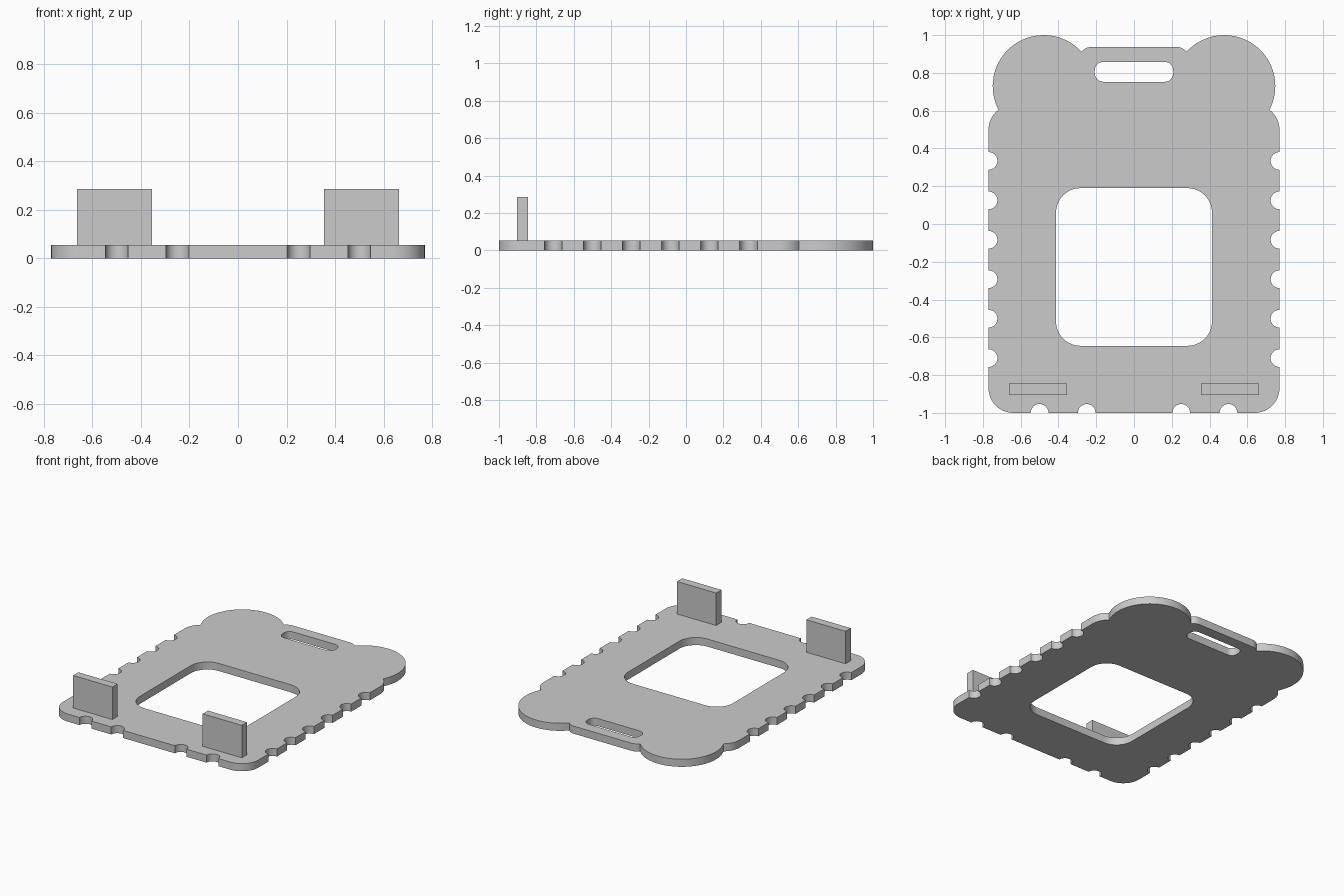
import bpy, bmesh
from math import cos, sin, radians
from mathutils import Vector

cube = bpy.data.objects.get("Cube")
if cube:
    bpy.data.objects.remove(cube, do_unlink=True)

THICK = 0.054
HALF_W = 0.77
NOTCH_R = 0.047

grey = bpy.data.materials.new("light_grey")
grey.use_nodes = True
grey.diffuse_color = (0.6, 0.6, 0.6, 1)
grey.node_tree.nodes["Principled BSDF"].inputs["Base Color"].default_value = (0.6, 0.6, 0.6, 1)


def arc(cx, cy, r, start, end, steps):
    """Points along an arc, angles in degrees."""
    angles = [radians(start + (end - start) * i / steps) for i in range(steps + 1)]
    return [(cx + r * cos(a), cy + r * sin(a)) for a in angles]


def rounded_rect(x0, x1, y0, y1, r):
    corners = [(x1 - r, y1 - r), (x0 + r, y1 - r), (x0 + r, y0 + r), (x1 - r, y0 + r)]
    pts = []
    for i, (cx, cy) in enumerate(corners):
        pts += arc(cx, cy, r, 90 * i, 90 * i + 90, 10)
    return pts


def finish(name, bm):
    bmesh.ops.recalc_face_normals(bm, faces=bm.faces)
    mesh = bpy.data.meshes.new(name)
    bm.to_mesh(mesh)
    bm.free()
    mesh.materials.append(grey)
    obj = bpy.data.objects.new(name, mesh)
    bpy.context.collection.objects.link(obj)
    return obj


def extruded_plate(name, loops, height):
    """Fill nested outlines (outer edge plus holes) and extrude upward."""
    bm = bmesh.new()
    for pts in loops:
        verts = [bm.verts.new((x, y, 0)) for x, y in pts]
        for a, b in zip(verts, verts[1:] + verts[:1]):
            bm.edges.new((a, b))
    bmesh.ops.remove_doubles(bm, verts=bm.verts, dist=0.003)
    bmesh.ops.triangle_fill(bm, use_beauty=True, edges=bm.edges[:], normal=(0, 0, 1))
    result = bmesh.ops.extrude_face_region(bm, geom=bm.faces[:], use_keep_orig=True)
    top = [g for g in result["geom"] if isinstance(g, bmesh.types.BMVert)]
    bmesh.ops.translate(bm, vec=(0, 0, height), verts=top)
    return finish(name, bm)


# Left half of the outline, from the bottom edge round to the top tab
half = []
for x in (0.25, 0.5):
    half += arc(x, -1, NOTCH_R, 180, 0, 12)
half += arc(HALF_W - 0.13, -0.87, 0.13, -90, 0, 12)
for i in range(6):
    half += arc(HALF_W, -0.71 + 0.2088 * i, NOTCH_R, 270, 90, 12)
half += arc(HALF_W - 0.13, 0.5, 0.13, 0, 53, 8)
half += arc(0.478, 0.73, 0.27, -27.6, 137.7, 36)
half += arc(0.225, 0.867, 0.07, 40, 90, 6)
outline = half + [(-x, y) for x, y in reversed(half)]

# Base plate with window and handle slot
window = rounded_rect(-0.413, 0.413, -0.645, 0.19, 0.13)
slot = rounded_rect(-0.208, 0.208, 0.753, 0.858, 0.045)
plate = extruded_plate("base_plate", [outline, window, slot], THICK)
bpy.ops.object.select_all(action="DESELECT")
plate.select_set(True)
bpy.context.view_layer.objects.active = plate
bpy.ops.object.shade_smooth_by_angle(angle=radians(30))

# Upright stops near the front edge
for side, name in ((1, "left_stop"), (-1, "right_stop")):
    bm = bmesh.new()
    bmesh.ops.create_cube(bm, size=1)
    bmesh.ops.scale(bm, vec=(0.308, 0.059, 0.231), verts=bm.verts)
    bmesh.ops.translate(bm, vec=Vector((side * 0.509, -0.875, THICK + 0.1155)), verts=bm.verts)
    finish(name, bm)
